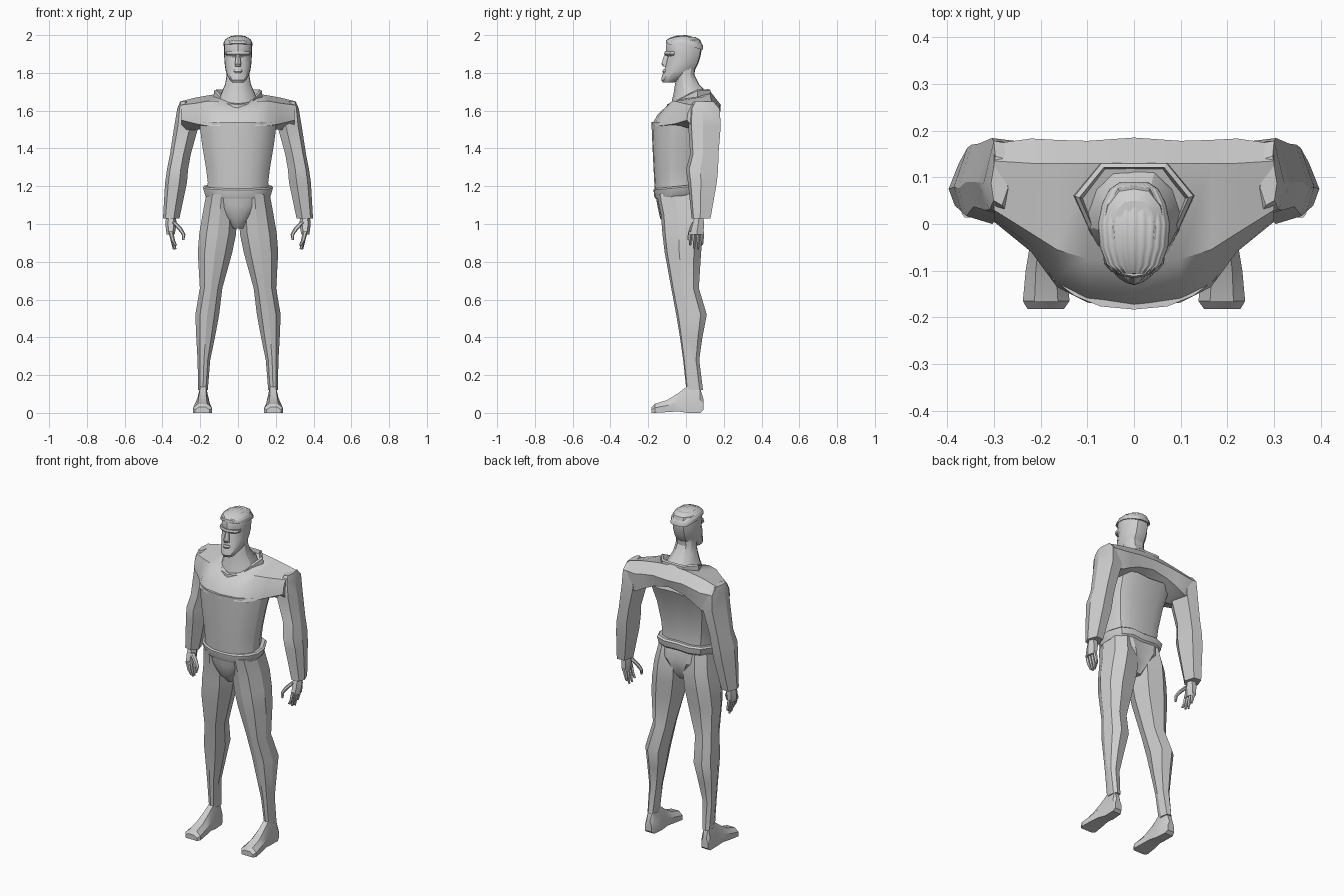
import bpy, bmesh, math
from mathutils import Vector

grey = bpy.data.materials.new("plain grey")
grey.diffuse_color = (0.62, 0.62, 0.62, 1)


def loft(name, rings, mirror=False, closed=False, angle=28):
    """Skin a list of equal point rings; cap the ends unless the loop is closed."""
    bm = bmesh.new()
    rows = [[bm.verts.new(p) for p in r] for r in rings]
    n = len(rows[0])
    pairs = list(zip(rows, rows[1:])) + ([(rows[-1], rows[0])] if closed else [])
    for a, b in pairs:
        for i in range(n):
            j = (i + 1) % n
            bm.faces.new((a[i], a[j], b[j], b[i]))
    if not closed:
        bm.faces.new(rows[0])
        bm.faces.new(rows[-1])
    bmesh.ops.recalc_face_normals(bm, faces=bm.faces[:])
    me = bpy.data.meshes.new(name)
    bm.to_mesh(me)
    bm.free()
    ob = bpy.data.objects.new(name, me)
    bpy.context.collection.objects.link(ob)
    me.materials.append(grey)
    bpy.ops.object.select_all(action='DESELECT')
    ob.select_set(True)
    bpy.context.view_layer.objects.active = ob
    bpy.ops.object.shade_smooth_by_angle(angle=math.radians(angle))
    if mirror:
        ob.modifiers.new("mirror", 'MIRROR').use_clip = False
    return ob


def stack(sections, profile, tilt=0.0):
    """Horizontal rings: section (z, x0, x1, y0, y1) scales a unit profile."""
    return [[(x0 + (x1 - x0) * u, y0 + (y1 - y0) * v, z + tilt * v) for u, v in profile]
            for z, x0, x1, y0, y1 in sections]


def both(half):
    """Symmetric unit profile from half points (u = 0 at centre, 1 at side)."""
    right = [(0.5 + u / 2, v) for u, v in half]
    left = [(0.5 - u / 2, v) for u, v in reversed(half) if u > 0]
    return right + left


def centred(sections):
    return [(z, -w, w, f, b) for z, w, f, b in sections]


TRUNK = both([(0, 0), (.35, .02), (.62, .09), (.85, .2), (1, .36), (1, .62),
              (.8, .9), (.45, 1), (0, .97)])
HEAD = both([(0, 0), (.4, .05), (.75, .15), (.97, .32), (1, .52), (.85, .78), (.48, .97), (0, 1)])
ARM = [(0, .35), (.35, 0), (.85, .1), (1, .45), (.75, 1), (.2, .95)]
LEG = [(0, .45), (.2, .08), (.5, 0), (.8, .07), (1, .4), (.95, .8), (.65, 1), (.15, .92)]
ROUND = [(.5 + .5 * math.cos(a * math.pi / 3), .5 + .5 * math.sin(a * math.pi / 3)) for a in range(6)]

# Torso
loft("torso", stack(centred([
    (1.14, .165, -.162, .07), (1.22, .160, -.168, .065), (1.30, .170, -.172, .07),
    (1.42, .190, -.178, .09), (1.54, .205, -.183, .14)]), TRUNK))

# Shoulder yoke, skinned from side to side
half_yoke = [
    (.00, [(-.183, 1.52), (-.15, 1.58), (-.08, 1.63), (.13, 1.70), (.185, 1.63), (.165, 1.58), (.02, 1.50)]),
    (.10, [(-.168, 1.52), (-.14, 1.58), (-.075, 1.65), (.13, 1.69), (.178, 1.63), (.165, 1.56), (.02, 1.50)]),
    (.165, [(-.135, 1.52), (-.11, 1.58), (-.055, 1.65), (.13, 1.68), (.18, 1.62), (.17, 1.53), (.03, 1.50)]),
    (.22, [(-.06, 1.53), (-.045, 1.58), (-.02, 1.64), (.13, 1.67), (.183, 1.61), (.17, 1.50), (.04, 1.50)]),
    (.30, [(.005, 1.55), (.01, 1.59), (.03, 1.63), (.135, 1.65), (.172, 1.61), (.165, 1.50), (.06, 1.48)])]
profile_list = [(-x, r) for x, r in reversed(half_yoke[1:])] + half_yoke
loft("shoulder_yoke", [[(x, y, z) for y, z in r] for x, r in profile_list])

# Collar band
path = [(0, -.10, 1.632), (.065, -.08, 1.638), (.127, .06, 1.705), (.07, .13, 1.708)]
path += [(-x, y, z) for x, y, z in reversed(path) if x > 0]
centre = Vector((0, .02, 0))


def collar_ring(p):
    out = Vector((p[0], p[1], 0)) - centre
    return [Vector((0, 0, p[2] + dz)) + centre + out * s
            for s, dz in ((1.02, -.035), (1.0, .0), (.92, .006), (.86, -.035))]


loft("collar", [collar_ring(p) for p in path], closed=True)

# Belt flaring out at the waist
loft("belt", stack(centred([
    (1.135, .168, -.163, .08), (1.145, .175, -.168, .09),
    (1.180, .184, -.172, .095), (1.188, .176, -.165, .085)]), TRUNK, tilt=.025))

# Pelvis tapering into the crotch
loft("pelvis", stack(centred([
    (1.16, .168, -.162, .08), (1.10, .145, -.152, .09), (1.03, .08, -.137, .075),
    (.975, .03, -.09, .04)]), TRUNK))

# Legs
loft("leg", stack([
    (1.16, .005, .168, -.155, .075), (1.05, .005, .188, -.133, .095),
    (.95, .010, .205, -.125, .090), (.85, .030, .213, -.113, .080),
    (.66, .083, .202, -.078, .068), (.52, .100, .226, -.052, .110),
    (.40, .122, .221, -.032, .087), (.28, .147, .214, -.015, .070),
    (.12, .160, .211, .002, .090)], LEG), mirror=True)

# Feet, skinned from heel to toe
foot = [(.092, .168, .212, .015, .075), (.075, .160, .216, .0, .13), (.005, .155, .215, .0, .14),
        (-.04, .152, .222, .008, .105), (-.10, .145, .232, .004, .068),
        (-.165, .138, .238, .0, .048), (-.182, .150, .228, .0, .03)]
loft("foot", [[(x0, y, z0), (x1, y, z0), (x1, y, z0 + (z1 - z0) * .55),
               (x0 + (x1 - x0) * .75, y, z1), (x0 + (x1 - x0) * .25, y, z1),
               (x0, y, z0 + (z1 - z0) * .55)] for y, x0, x1, z0, z1 in foot], mirror=True)

# Arms
loft("arm", stack([
    (1.648, .270, .306, .04, .145), (1.61, .235, .322, .015, .178), (1.52, .208, .337, .012, .184),
    (1.37, .250, .360, .022, .172), (1.29, .264, .376, .000, .170),
    (1.22, .270, .386, .010, .163), (1.03, .310, .397, .030, .130)], ARM), mirror=True)

# Hands: palm, fingers and thumb
loft("palm", stack([(1.05, .33, .38, .045, .095), (1.00, .325, .385, .03, .10),
                    (.945, .335, .378, .015, .098)], ROUND), mirror=True)
for i, tip in enumerate((.885, .868, .865, .89)):
    y = .022 + i * .021
    loft("finger", stack([(.96, .342, .370, y - .009, y + .012), (.915, .334, .357, y - .009, y + .01),
                          (tip, .322 + .004 * i, .337 + .004 * i, y - .005, y + .006)], ROUND), mirror=True)
loft("thumb", stack([(1.01, .325, .355, .03, .06), (.975, .293, .322, .015, .042),
                     (.945, .278, .298, .008, .03), (.915, .284, .296, .006, .02)], ROUND), mirror=True)

# Neck
loft("neck", stack(centred([
    (1.63, .112, -.08, .115), (1.69, .090, -.066, .115), (1.74, .068, -.058, .07),
    (1.79, .060, -.05, .045), (1.85, .058, -.04, .05)]), HEAD))

# Head
loft("head", stack(centred([
    (1.748, .030, -.122, -.065), (1.762, .043, -.131, -.03), (1.785, .056, -.127, .015),
    (1.81, .065, -.115, .045), (1.85, .071, -.108, .065), (1.885, .073, -.098, .076),
    (1.905, .073, -.108, .08), (1.95, .073, -.105, .085), (1.975, .066, -.092, .075),
    (1.99, .045, -.065, .05)]), HEAD))

# Nose, brow and lips
loft("nose", stack(centred([(1.835, .016, -.122, -.09), (1.848, .017, -.13, -.09),
                            (1.905, .008, -.112, -.09)]), HEAD))
loft("brow", stack(centred([(1.893, .060, -.110, -.02), (1.900, .066, -.116, -.02),
                            (1.912, .064, -.112, -.02)]), HEAD))
loft("lips", stack(centred([(1.800, .020, -.122, -.08), (1.808, .024, -.126, -.08),
                            (1.818, .020, -.121, -.08)]), HEAD))

# Hair cap with grooves running front to back
hair = [(-.106, .035, 1.955, 1.972), (-.088, .058, 1.95, 1.985), (-.05, .073, 1.95, 1.997),
        (0, .077, 1.945, 2.0), (.045, .068, 1.935, 1.988), (.075, .052, 1.925, 1.968), (.09, .03, 1.925, 1.945)]
N = 48
rings = []
for y, w, z0, z1 in hair:
    ring = []
    for k in range(N + 1):
        t = math.pi * k / N
        groove = .0015 * (math.cos(k * math.pi / 2) - 1)
        ring.append((w * math.cos(t), y, z0 + (z1 - z0) * math.sin(t) ** .75 + groove))
    rings.append(ring)
loft("hair", rings, angle=50)
